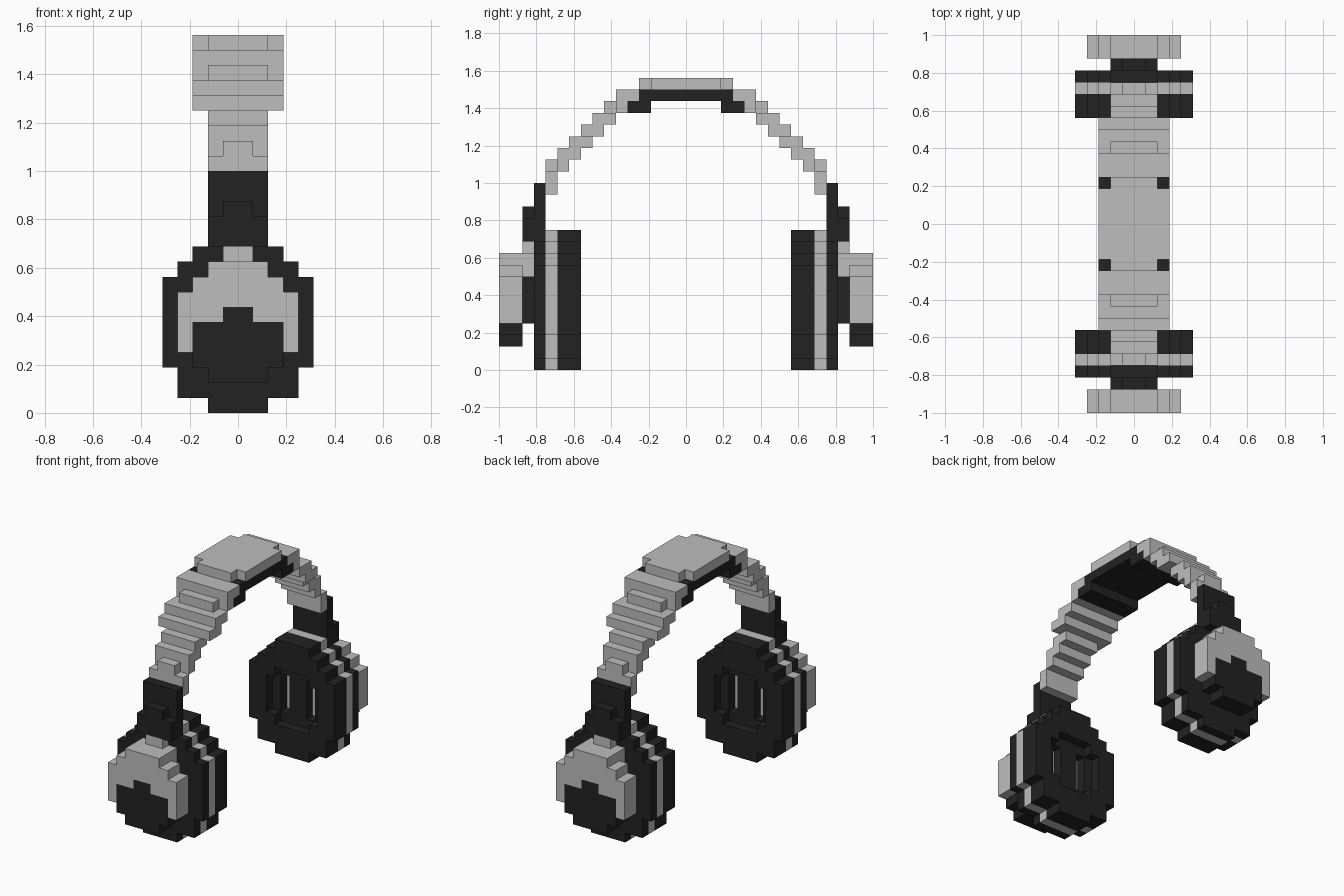
import bpy
import bmesh
from mathutils import Vector

U = 1 / 16  # edge length of one block

cube = bpy.data.objects.get("Cube")
if cube:
    bpy.data.objects.remove(cube, do_unlink=True)


def material(name, value):
    mat = bpy.data.materials.new(name)
    mat.use_nodes = True
    colour = (value, value, value, 1)
    mat.diffuse_color = colour
    bsdf = next(n for n in mat.node_tree.nodes if n.type == "BSDF_PRINCIPLED")
    bsdf.inputs["Base Color"].default_value = colour
    bsdf.inputs["Roughness"].default_value = 0.8
    return mat


LIGHT = material("light grey", 0.515)
DARK = material("charcoal", 0.016)


def cells(boxes):
    """Blocks inside boxes given as half width, y start, y end, z start, z end."""
    return {(x, y, z) for w, y0, y1, z0, z1 in boxes
            for x in range(-w, w) for y in range(y0, y1) for z in range(z0, z1)}


def solid(name, boxes, mat, holes=(), side=1):
    """Outer skin of a group of blocks, flipped in y when side is -1."""
    filled = cells(boxes) - cells(holes)
    if side < 0:
        filled = {(x, -y - 1, z) for x, y, z in filled}
    bm = bmesh.new()
    for cell in filled:
        for axis in range(3):
            for sign in (-1, 1):
                near = list(cell)
                near[axis] += sign
                if tuple(near) in filled:
                    continue
                n, a, b = Vector(), Vector(), Vector()
                n[axis] = sign / 2
                a[(axis + 1) % 3] = 0.5
                b[(axis + 2) % 3] = 0.5 * sign
                mid = Vector(cell) + Vector((0.5, 0.5, 0.5)) + n
                bm.faces.new([bm.verts.new(p * U) for p in
                              (mid - a - b, mid + a - b, mid + a + b, mid - a + b)])
    bmesh.ops.remove_doubles(bm, verts=bm.verts, dist=U / 100)
    bmesh.ops.dissolve_limit(bm, angle_limit=0.01, verts=bm.verts, edges=bm.edges)
    mesh = bpy.data.meshes.new(name)
    bm.to_mesh(mesh)
    bm.free()
    mesh.materials.append(mat)
    obj = bpy.data.objects.new(name, mesh)
    bpy.context.collection.objects.link(obj)


# Stepped round outline of the ear cup: half width, z start, z end
DISC = [(2, 0, 12), (3, 1, 11), (4, 1, 10), (5, 3, 9)]


def disc(y0, y1):
    return [(w, y0, y1, z0, z1) for w, z0, z1 in DISC]


for label, s in (("front", -1), ("back", 1)):
    # Ear cup: cushion with stepped recess, light ring, dark shell
    solid(label + "_ear_cushion", disc(9, 11), DARK, side=s,
          holes=[(3, 9, 10, 4, 8), (2, 9, 10, 3, 9), (2, 10, 11, 4, 8)])
    solid(label + "_speaker_core", [(1, 10, 11, 4, 8)], DARK, side=s)
    solid(label + "_cup_ring", disc(11, 12), LIGHT, side=s)
    solid(label + "_cup_shell", disc(12, 13), DARK, side=s)

    # Arm joining cup and band
    solid(label + "_arm", [(2, 12, 13, 11, 16), (2, 13, 14, 11, 13),
                           (1, 13, 14, 13, 14)], DARK, side=s)
    solid(label + "_cap_neck_lower", [(2, 13, 14, 4, 8)], DARK, side=s)
    solid(label + "_cap_neck_upper", [(2, 13, 14, 8, 10), (1, 13, 14, 10, 11)],
          LIGHT, side=s)

    # Outer cap: light body around a dark lower panel
    panel = [(2, 14, 16, 2, 3), (3, 14, 16, 3, 6), (1, 14, 16, 6, 7)]
    solid(label + "_cap_panel", panel, DARK, side=s)
    solid(label + "_cap_body", [(4, 14, 16, 4, 8), (3, 14, 16, 8, 9),
                                (2, 14, 16, 9, 10)], LIGHT, holes=panel, side=s)

    # Stair-stepped band, two blocks deep per step
    steps = [(2, 11, 12, 15, 17), (1, 11, 12, 17, 18), (2, 10, 11, 17, 18),
             (2, 6, 7, 22, 23), (3, 5, 6, 22, 23), (3, 4, 6, 23, 24)]
    for z in range(18, 22):
        steps.append((2 if z < 20 else 3, 27 - z, 29 - z, z, z + 1))
    solid(label + "_band_steps", steps, LIGHT, side=s)
    solid(label + "_pad_end", [(3, 3, 5, 22, 23)], DARK, side=s)

# Crown of the band and the pad beneath it
solid("band_crown", [(3, -3, 3, 24, 25), (2, -4, 4, 24, 25)], LIGHT)
solid("head_pad", [(3, -4, 4, 23, 24)], DARK)
